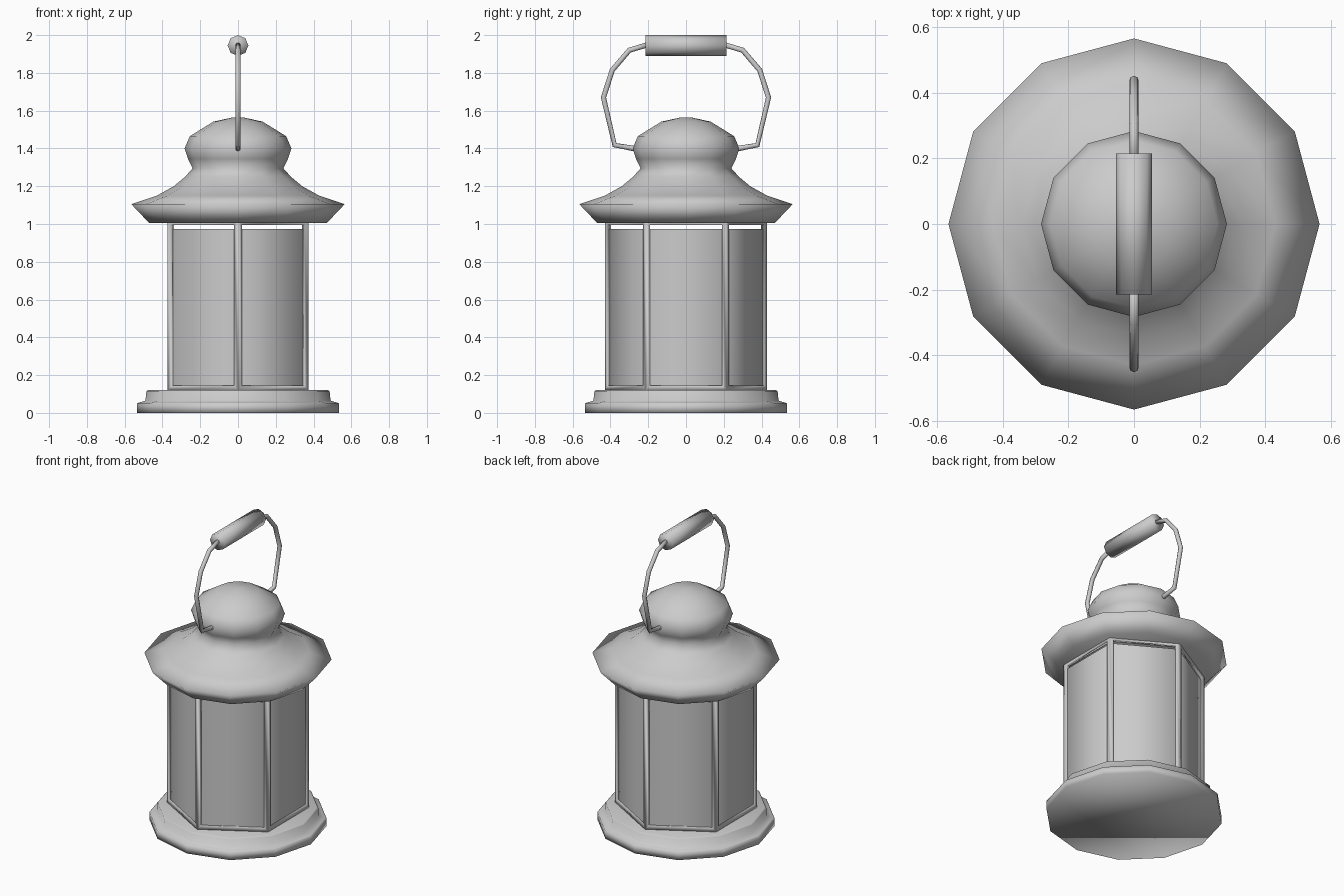
import bpy, bmesh
from math import sin, cos, pi
from mathutils import Vector

cube = bpy.data.objects.get("Cube")
if cube:
    bpy.data.objects.remove(cube)

metal = bpy.data.materials.new("grey_metal")
metal.use_nodes = True
grey = (0.6, 0.6, 0.6, 1)
metal.diffuse_color = grey
metal.node_tree.nodes["Principled BSDF"].inputs["Base Color"].default_value = grey


def finish(bm, name):
    """Turn a bmesh into a smooth shaded object."""
    bmesh.ops.recalc_face_normals(bm, faces=bm.faces)
    for f in bm.faces:
        f.smooth = True
    mesh = bpy.data.meshes.new(name)
    bm.to_mesh(mesh)
    bm.free()
    mesh.materials.append(metal)
    obj = bpy.data.objects.new(name, mesh)
    bpy.context.collection.objects.link(obj)
    return obj


def skin(bm, rings, caps):
    """Bridge successive vertex rings, optionally closing both ends."""
    rings = [[bm.verts.new(p) for p in r] for r in rings]
    n = len(rings[0])
    for a, b in zip(rings, rings[1:]):
        for i in range(n):
            j = (i + 1) % n
            bm.faces.new((a[i], a[j], b[j], b[i]))
    if caps:
        bm.faces.new(rings[0])
        bm.faces.new(rings[-1])


def turned(profile, sides, caps=True):
    """Revolve (radius, height) points, with a corner on the y axis."""
    bm = bmesh.new()
    angles = [pi / 2 + 2 * pi * i / sides for i in range(sides)]
    skin(bm, [[(r * cos(a), r * sin(a), z) for a in angles] for r, z in profile], caps)
    return bm


def tube(path, radius, sides, name):
    """Sweep a polygon along (y, z) points."""
    pts = [Vector((0, y, z)) for y, z in path]
    side = Vector((1, 0, 0))
    rings = []
    for i, p in enumerate(pts):
        before = (p - pts[i - 1]).normalized() if i else Vector()
        after = (pts[i + 1] - p).normalized() if i < len(pts) - 1 else Vector()
        up = (before + after).normalized().cross(side)
        rings.append([p + radius * (cos(a) * side + sin(a) * up)
                      for a in (2 * pi * k / sides for k in range(sides))])
    bm = bmesh.new()
    skin(bm, rings, True)
    return finish(bm, name)


# stepped base
finish(turned([(0.535, 0), (0.535, 0.05), (0.525, 0.054), (0.49, 0.065),
               (0.485, 0.115), (0.475, 0.12)], 12), "base")

# flared roof with domed cap
roof = [(0.47, 1.005), (0.565, 1.105), (0.43, 1.15), (0.34, 1.2), (0.28, 1.25),
        (0.24, 1.295), (0.265, 1.345), (0.283, 1.4), (0.255, 1.465),
        (0.13, 1.542), (0.03, 1.564)]
finish(turned(roof, 12), "roof")

# hexagonal frame with open windows
bm = turned([(0.43, 0.12), (0.43, 1.02)], 6, caps=False)
bmesh.ops.recalc_face_normals(bm, faces=bm.faces)
windows = list(bm.faces)
bmesh.ops.inset_individual(bm, faces=windows, thickness=0.035)
bmesh.ops.delete(bm, geom=windows, context='FACES')
frame = finish(bm, "window_frame")
solid = frame.modifiers.new("thickness", 'SOLIDIFY')
solid.thickness = 0.025
solid.offset = -1

# window panes, a hexagonal sleeve just inside the frame
finish(turned([(0.417, 0.13), (0.417, 0.974)], 6, caps=False), "window_panes")

# bail handle: one wire per side and the grip
for name, s in (("back_wire", 1), ("front_wire", -1)):
    wire = [(0.25, 1.395), (0.29, 1.402), (0.378, 1.418), (0.437, 1.67),
            (0.39, 1.815), (0.30, 1.92), (0.20, 1.95)]
    tube([(s * y, z) for y, z in wire], 0.014, 8, name)
tube([(-0.215, 1.945), (0.215, 1.945)], 0.055, 8, "handle_grip")
